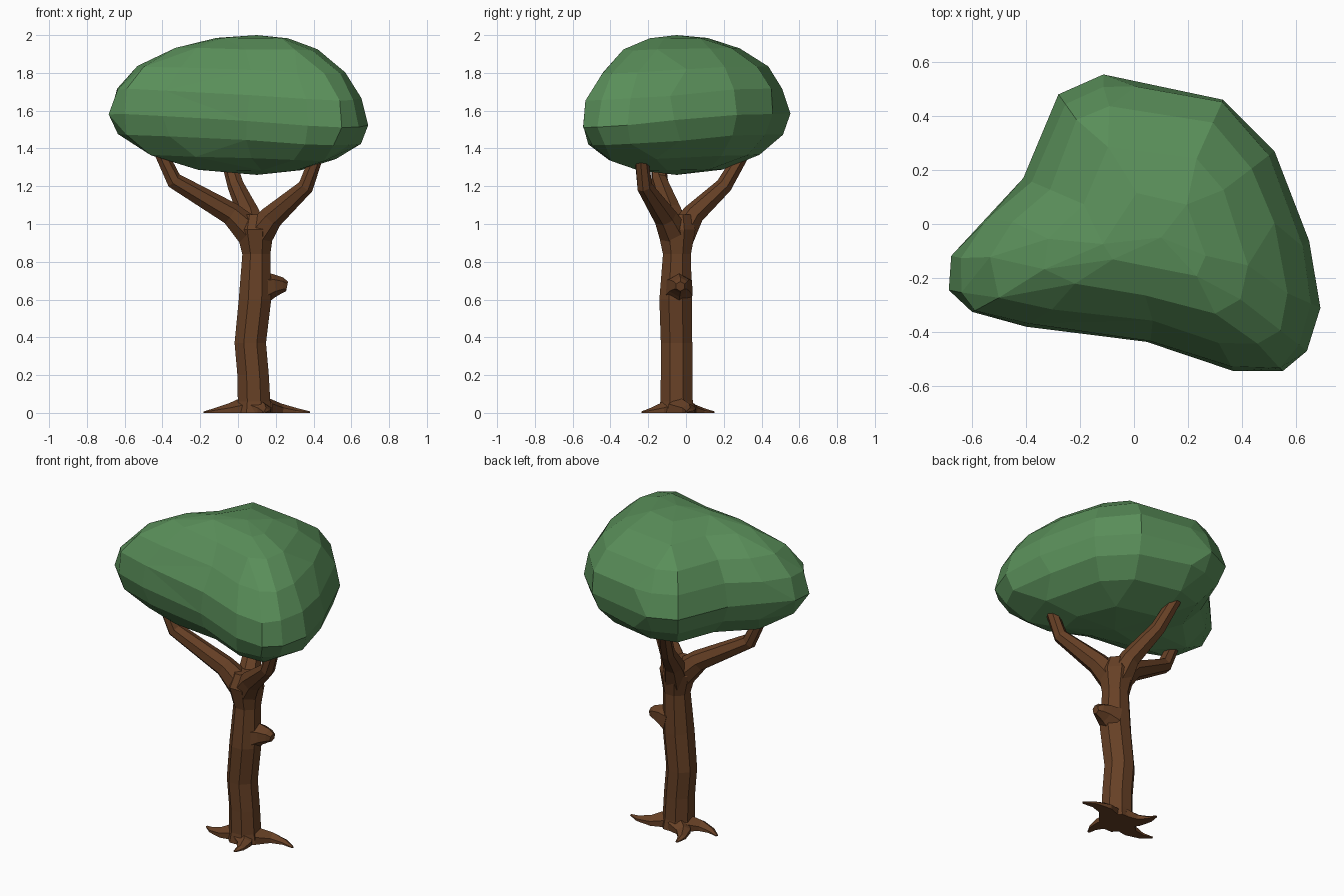
import bpy, bmesh, math, random
from mathutils import Vector

if "Cube" in bpy.data.objects:
    bpy.data.objects.remove(bpy.data.objects["Cube"])

random.seed(4)


def material(name, rgb):
    m = bpy.data.materials.new(name)
    m.diffuse_color = (*rgb, 1)
    m.use_nodes = True
    m.node_tree.nodes["Principled BSDF"].inputs["Base Color"].default_value = m.diffuse_color
    return m


BARK = material("bark brown", (0.135, 0.052, 0.019))
LEAF = material("leaf green", (0.10, 0.27, 0.10))


def loft(name, rings, mat, start=None, end=None):
    """Skin a list of equal closed rings; cap with a face or with an apex point."""
    bm = bmesh.new()
    vs = [[bm.verts.new(p) for p in ring] for ring in rings]
    n = len(vs[0])
    for a, b in zip(vs, vs[1:]):
        for i in range(n):
            j = (i + 1) % n
            bm.faces.new((a[i], a[j], b[j], b[i]))
    for ring, apex in ((vs[0], start), (vs[-1], end)):
        if apex is None:
            bm.faces.new(ring)
        else:
            tip = bm.verts.new(apex)
            for i in range(n):
                bm.faces.new((ring[i], ring[(i + 1) % n], tip))
    bmesh.ops.recalc_face_normals(bm, faces=bm.faces)
    me = bpy.data.meshes.new(name)
    bm.to_mesh(me)
    bm.free()
    me.materials.append(mat)
    ob = bpy.data.objects.new(name, me)
    bpy.context.collection.objects.link(ob)
    return ob


def tube(name, pts, radii, sides=7, up="Y", ground=False, upright=False):
    """Faceted limb swept along a path; ground=True flattens it onto z = 0."""
    pts = [Vector(p) for p in pts]
    rings = []
    for k, (p, r) in enumerate(zip(pts, radii)):
        t = pts[min(k + 1, len(pts) - 1)] - pts[max(k - 1, 0)]
        q = (Vector((0, 0, 1)) if upright else t).to_track_quat("Z", up)
        ring = []
        for i in range(sides):
            a = math.tau * (i + 0.5) / sides
            v = p + q @ Vector((r * math.cos(a), r * math.sin(a), 0))
            if ground:
                v.z = max(0.0, v.z)
            ring.append(v)
        rings.append(ring)
    return loft(name, rings, BARK)


# Trunk, slightly crooked
tube("trunk",
     [(0.085, -0.05, 0), (0.085, -0.05, 0.06), (0.08, -0.05, 0.2), (0.065, -0.05, 0.37),
      (0.09, -0.055, 0.6), (0.097, -0.048, 0.84), (0.09, -0.05, 0.97), (0.09, -0.045, 1.05)],
     [0.105, 0.093, 0.09, 0.09, 0.093, 0.08, 0.108, 0.075], sides=8, upright=True)

# Broken-off knot on the right of the trunk
tube("knot", [(0.13, -0.04, 0.66), (0.19, -0.035, 0.675), (0.235, -0.03, 0.675), (0.26, -0.03, 0.67)],
     [0.085, 0.062, 0.042, 0.026], sides=6)

# Three branches
tube("left_branch",
     [(0.09, -0.05, 0.93), (-0.04, -0.075, 1.055), (-0.34, -0.14, 1.23), (-0.43, -0.15, 1.42)],
     [0.09, 0.062, 0.045, 0.034])
tube("right_branch",
     [(0.09, -0.05, 0.92), (0.18, -0.11, 1.04), (0.36, -0.22, 1.2), (0.42, -0.24, 1.37)],
     [0.09, 0.065, 0.043, 0.035])
tube("back_branch",
     [(0.09, -0.04, 0.92), (0.06, 0.04, 1.05), (-0.01, 0.2, 1.2), (-0.06, 0.3, 1.37)],
     [0.085, 0.06, 0.045, 0.037])

# Roots spreading over the ground
base = Vector((0.085, -0.05, 0))
roots = {"left": (-0.18, -0.05), "right": (0.38, 0.0), "front": (0.14, -0.235), "back": (-0.04, 0.15)}
for side, (x, y) in roots.items():
    d = Vector((x, y, 0)) - base
    bend = Vector((-d.y, d.x, 0)) * 0.14
    tube(side + "_root",
         [base + d * 0.2 + Vector((0, 0, 0.01)), base + d * 0.5 + bend + Vector((0, 0, 0.004)),
          base + d * 0.78 + bend * 0.8, base + d],
         [0.075, 0.046, 0.026, 0.008], sides=6, ground=True)

# Crown: rounded three-cornered outline, lofted from bottom to top
outline = [(-0.69, -0.2), (-0.675, -0.27), (-0.6, -0.325), (-0.4, -0.38), (-0.17, -0.41), (0.06, -0.44),
           (0.37, -0.545), (0.55, -0.545), (0.64, -0.47), (0.69, -0.31), (0.66, -0.12), (0.62, 0.02),
           (0.52, 0.27), (0.33, 0.46), (0.0, 0.54), (-0.13, 0.55), (-0.28, 0.48), (-0.41, 0.17),
           (-0.56, 0.02), (-0.68, -0.13)]
cx, cy = 0.1, -0.05
rings = []
for k, lat in enumerate((-66, -44, -22, -3, 17, 36, 56, 74)):
    c, s = math.cos(math.radians(lat)), math.sin(math.radians(lat))
    ring = []
    for x, y in outline:
        j = 1 + random.uniform(-0.03, 0.03) * (abs(lat) > 10)
        px, py = cx + (x - cx) * c * j, cy + (y - cy) * c * j
        sag = 0.1 * max(0, 0.5 * px - 0.8 * py)
        z = 1.6 - sag * c * c + s * (0.4 if s > 0 else 0.34)
        ring.append((px, py, z))
    rings.append(ring)
crown = loft("leaf_crown", rings, LEAF, start=(cx, cy, 1.26), end=(cx, cy, 2.0))
dec = crown.modifiers.new("facets", "DECIMATE")
dec.ratio = 0.62
